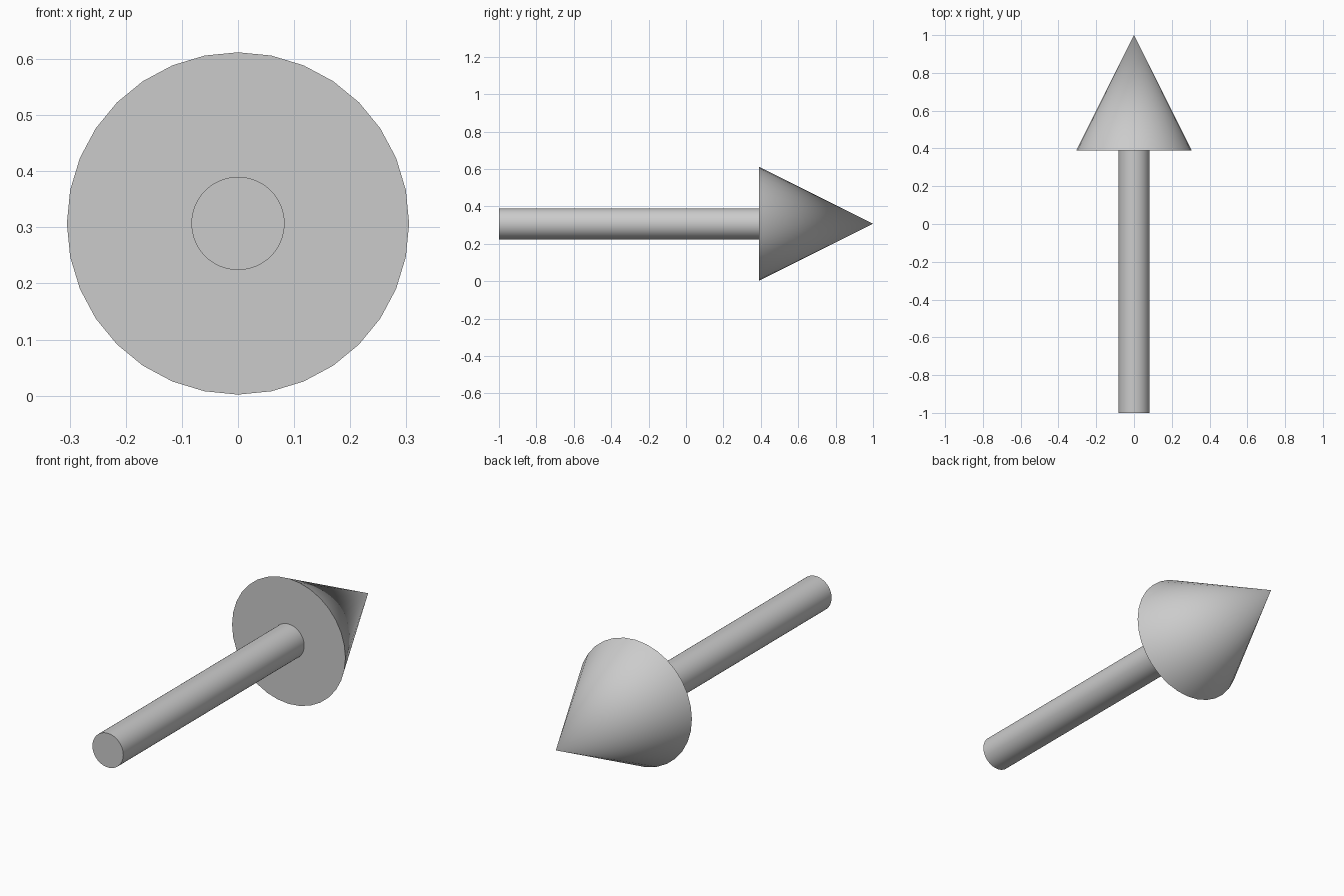
import bpy
from math import radians

if "Cube" in bpy.data.objects:
    bpy.data.objects.remove(bpy.data.objects["Cube"])

AXIS_Z = 0.307  # height of the arrow's axis
HEAD_BASE_Y = 0.39


def turned_part(name, sides, r_back, r_front, y_back, y_front):
    """Cone or cylinder lying along +y."""
    bpy.ops.mesh.primitive_cone_add(
        vertices=sides, radius1=r_back, radius2=r_front, depth=y_front - y_back,
        location=(0, (y_back + y_front) / 2, AXIS_Z),
        rotation=(radians(-90), 0, 0))
    part = bpy.context.object
    part.name = name
    bpy.ops.object.shade_smooth_by_angle(angle=radians(30))
    return part


# Round shaft
turned_part("arrow_shaft", 64, 0.083, 0.083, -1.0, HEAD_BASE_Y)

# Pointed head
turned_part("arrow_head", 32, 0.305, 0.0, HEAD_BASE_Y, 1.0)
